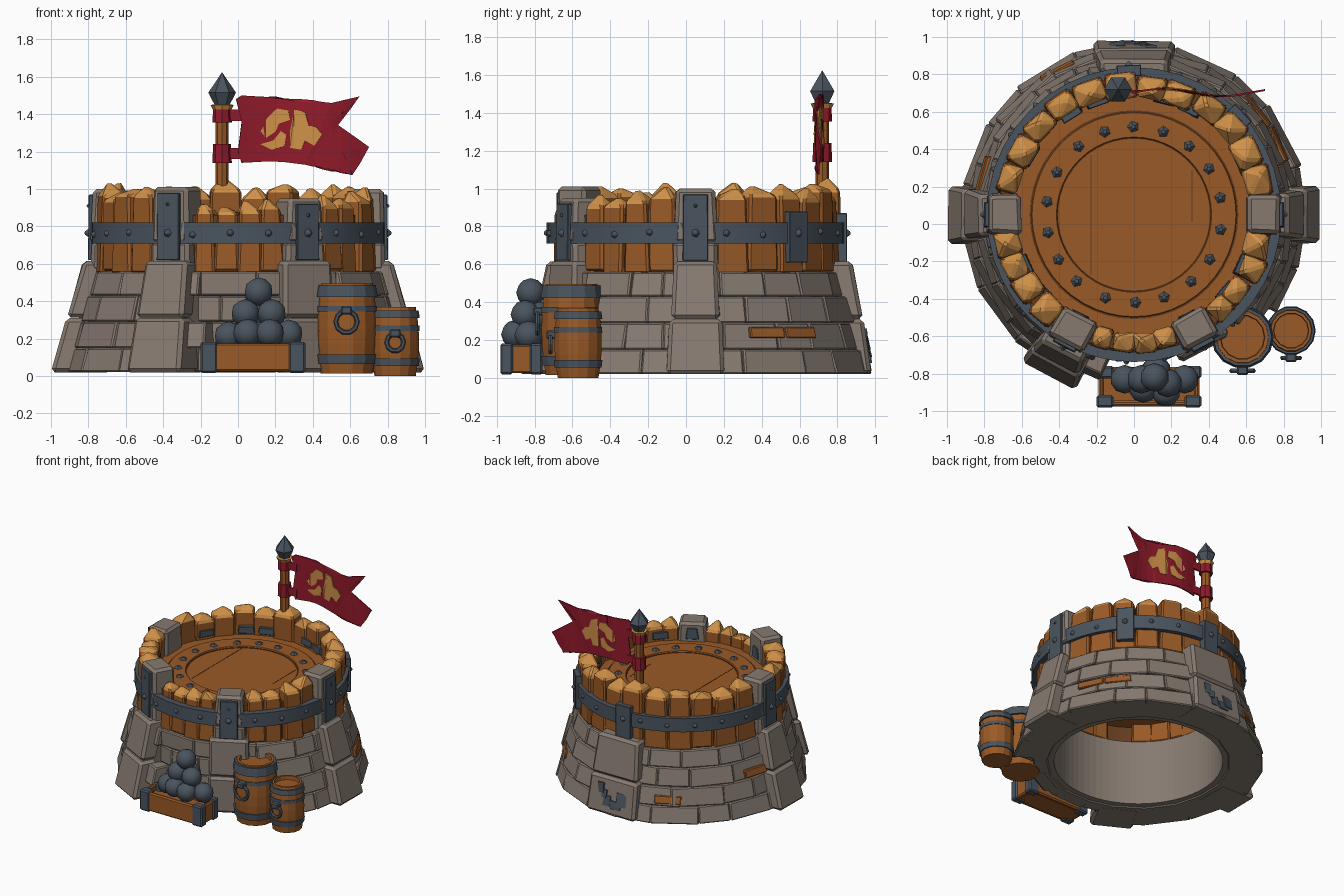
import bpy, bmesh, math, random
from mathutils import Matrix, Vector

random.seed(7)
if "Cube" in bpy.data.objects:
    bpy.data.objects.remove(bpy.data.objects["Cube"])


def material(name, rgb):
    m = bpy.data.materials.new(name)
    m.use_nodes = True
    m.diffuse_color = (*rgb, 1)
    m.node_tree.nodes["Principled BSDF"].inputs["Base Color"].default_value = (*rgb, 1)
    return m


STONE = material("stone", (0.238, 0.195, 0.163))
MORTAR = material("dark_mortar", (0.11, 0.09, 0.076))
WOOD = material("wood", (0.32, 0.102, 0.02))
SEAM = material("dark_wood", (0.13, 0.045, 0.014))
CUT = material("fresh_cut_wood", (0.62, 0.28, 0.066))
IRON = material("iron", (0.068, 0.088, 0.112))
RED = material("red_cloth", (0.28, 0.01, 0.023))
uni = random.uniform


def finish(bm, name, mats, bevel=0.0, smooth=None):
    bmesh.ops.recalc_face_normals(bm, faces=bm.faces)
    me = bpy.data.meshes.new(name)
    bm.to_mesh(me)
    bm.free()
    for m in mats:
        me.materials.append(m)
    if smooth:
        me.shade_smooth()
        me.set_sharp_from_angle(angle=math.radians(smooth))
    ob = bpy.data.objects.new(name, me)
    bpy.context.collection.objects.link(ob)
    if bevel:
        mod = ob.modifiers.new("worn_edges", "BEVEL")
        mod.width, mod.segments, mod.limit_method = bevel, 1, "ANGLE"
    return ob


def radial(ang):
    # tower axis frame: local x points outwards
    return Matrix.Translation((0, 0.05, 0)) @ Matrix.Rotation(math.radians(ang), 4, "Z")


def block(bm, ang, r_in, r_out, width, z, peak=None, jit=0.0):
    """Tapered block; r_out, width and z are (bottom, top) pairs; a peak gets the second material."""
    M, rings = radial(ang), []
    for i in (0, 1):
        h = width[i] / 2
        rings.append([bm.verts.new(M @ Vector((r + uni(-jit, jit), t + uni(-jit, jit), z[i])))
                      for r, t in ((r_in, -h), (r_out[i], -h), (r_out[i], h), (r_in, h))])
    lo, hi = rings
    bm.faces.new(lo)
    for i in range(4):
        bm.faces.new((lo[i], lo[(i + 1) % 4], hi[(i + 1) % 4], hi[i]))
    if peak:
        tip = bm.verts.new(M @ Vector(peak))
        for i in range(4):
            bm.faces.new((hi[i], hi[(i + 1) % 4], tip)).material_index = 1
    else:
        bm.faces.new(hi)


def lathe(name, profile, mats, segs=32, at=(0, 0.05), closed=False, smooth=35):
    bm = bmesh.new()
    vs = [bm.verts.new((at[0] + r, at[1], z)) for r, z in profile]
    pairs = list(zip(vs, vs[1:])) + ([(vs[-1], vs[0])] if closed else [])
    es = [bm.edges.new(p) for p in pairs]
    bmesh.ops.spin(bm, geom=vs + es, cent=(*at, 0), axis=(0, 0, 1),
                   angle=math.tau, steps=segs, use_duplicate=False)
    bmesh.ops.remove_doubles(bm, verts=bm.verts, dist=0.0005)
    return finish(bm, name, mats, smooth=smooth)


def box(bm, c, s, mat=0):
    r = bmesh.ops.create_cube(bm, size=1, matrix=Matrix.Translation(c) @ Matrix.Diagonal((*s, 1)))
    for f in {f for v in r["verts"] for f in v.link_faces}:
        f.material_index = mat


def stud(bm, ang, r, z, size=0.025):
    M = radial(ang) @ Matrix.Translation((r, 0, z)) @ Matrix.Rotation(math.pi / 2, 4, "Y")
    bmesh.ops.create_cone(bm, cap_ends=True, segments=5, radius1=size, radius2=size * 0.3,
                          depth=size * 0.9, matrix=M)


def wall_r(z, ang):
    # sloping wall, set back behind the crate and the barrels
    r = 0.92 - 0.27 * z
    return min(r, 0.775 - 0.03 * z) if 250 < ang % 360 < 322 else r


# Hollow stone core
core = lathe("wall_core", [(0.62, 0.03), (0.885, 0.03), (0.735, 0.555), (0.62, 0.555)],
             [STONE, MORTAR], 72, closed=True, smooth=0)
for v in core.data.vertices:
    d = Vector((v.co.x, v.co.y - 0.05))
    limit = wall_r(v.co.z, math.degrees(math.atan2(d.y, d.x))) - 0.018
    if d.length > limit:
        d *= limit / d.length
        v.co.x, v.co.y = d.x, d.y + 0.05
for p in core.data.polygons:
    out = p.normal.x * p.center.x + p.normal.y * (p.center.y - 0.05)
    p.material_index = 1 if out > 0.2 else 0

# Courses of stones, each with uneven lengths
bm = bmesh.new()
levels = [0.02, 0.15, 0.29, 0.43, 0.56]
for row, (z0, z1) in enumerate(zip(levels, levels[1:])):
    n = 19
    cuts = [360 / n * (k + 0.5 * (row % 2) + uni(-0.2, 0.2)) for k in range(n)]
    for a0, a1 in zip(cuts, cuts[1:] + [cuts[0] + 360]):
        a, push = (a0 + a1) / 2, uni(-0.004, 0.008)
        r = [wall_r(z, a) + push for z in (z0, z1)]
        w = [2 * q * math.tan(math.radians(a1 - a0) / 2) - 0.002 for q in r]
        block(bm, a, 0.66, r, w, (z0 + 0.001, z1 - 0.001), jit=0.003)
finish(bm, "wall_stones", [STONE], 0.008)

# Brick infill showing between the stones
bm = bmesh.new()
for a, z in ((26, 0.24), (40, 0.24), (118, 0.2), (165, 0.33)):
    r = [wall_r(q, a) + 0.016 for q in (z - 0.03, z + 0.03)]
    block(bm, a, 0.7, r, (0.2, 0.2), (z - 0.03, z + 0.03), jit=0.003)
finish(bm, "brick_infill", [WOOD], 0.006)

# Buttresses: angle, outer radius at foot and top, width at foot and top
bm = bmesh.new()
buttresses = [(0, 1.0, 0.83, 0.31, 0.22), (180, 1.0, 0.83, 0.31, 0.22), (90, 0.93, 0.83, 0.44, 0.36),
              (242, 0.98, 0.83, 0.32, 0.25), (298, 0.81, 0.8, 0.3, 0.29)]
for a, r0, r1, w0, w1 in buttresses:
    rm, wm = r0 * 0.45 + r1 * 0.55 + 0.012, (w0 + w1) / 2
    block(bm, a, 0.68, (r0, rm), (w0, wm + 0.01), (0.02, 0.31), jit=0.004)
    block(bm, a, 0.67, (rm - 0.004, r1), (wm, w1), (0.312, 0.615), jit=0.006)
finish(bm, "buttresses", [STONE], 0.02)

# Worn bluish patches on the back buttress
bm = bmesh.new()
for a, z, w, h in ((96, 0.16, 0.1, 0.1), (93, 0.11, 0.1, 0.06), (88, 0.13, 0.07, 0.08),
                   (84, 0.22, 0.06, 0.08), (86, 0.18, 0.05, 0.06)):
    r = [0.936 - 0.141 * (q - 0.02) for q in (z - h / 2, z + h / 2)]
    c = math.cos(math.radians(a - 90))
    block(bm, a, 0.85, [q / c for q in r], (w * 0.8, w), (z - h / 2, z + h / 2), jit=0.007)
finish(bm, "buttress_patches", [IRON])

# Stone posts and their iron plates
posts = {0: 1.0, 180: 1.0, 242: 1.01, 298: 0.95}
stone, iron = bmesh.new(), bmesh.new()
for a, top in posts.items():
    block(stone, a, 0.605, (0.785, 0.775), (0.23, 0.2), (0.71, top), jit=0.006)
    block(stone, a, 0.69, (0.785, 0.785), (0.235, 0.23), (0.56, 0.72), jit=0.004)
    block(iron, a, 0.74, (0.802, 0.798), (0.135, 0.13), (0.62, top - 0.03))
    stud(iron, a, 0.808, 0.765, 0.028)
    stud(iron, a, 0.804, top - 0.09, 0.014)
for a, top in ((43, 0.88), (92, 0.87)):
    block(iron, a, 0.74, (0.8, 0.8), (0.13, 0.13), (0.61, top))
    stud(iron, a, 0.806, 0.765, 0.03)
for a in range(12, 360, 15):
    if all(abs(a - p) > 8 for p in (0, 43, 92, 180, 242, 298)):
        stud(iron, a, 0.79, 0.765 + uni(-0.01, 0.01), 0.027)
finish(stone, "stone_posts", [STONE], 0.02)
finish(iron, "iron_plates", [IRON], 0.006)
lathe("iron_band", [(0.735, 0.71), (0.788, 0.71), (0.788, 0.82), (0.735, 0.82)], [IRON], 40, closed=True)

# Palisade of pointed planks: start and end angle, count, height, outer radius
bm = bmesh.new()
spans = ((8, 171, 12, 0.965, 0.76), (186, 233, 4, 0.96, 0.772), (251, 289, 4, 0.895, 0.757),
         (307, 352, 4, 0.925, 0.757))
for start, end, n, top, outer in spans:
    step = (end - start) / n
    for k in range(n):
        a, z = start + (k + 0.5) * step + uni(-0.8, 0.8), top + uni(-0.035, 0.03)
        ro, w = outer + uni(-0.015, 0.01), math.radians(step) * 0.745
        block(bm, a, uni(0.61, 0.64), (ro, ro - 0.01), (w, w * uni(0.8, 0.94)), (0.555 + uni(-0.01, 0.01), z),
              peak=(0.685 + uni(-0.03, 0.03), uni(-0.035, 0.035), z + uni(0.035, 0.085)), jit=0.01)
finish(bm, "palisade_planks", [WOOD, CUT], 0.012)
lathe("palisade_backing", [(0.665, 0.57), (0.725, 0.57), (0.725, 0.86), (0.665, 0.86)], [SEAM], 40, closed=True)

# Broken iron strap inside the palisade and worn patches on the front posts
bm = bmesh.new()
for a in (25, 62, 75, 108, 122, 150, 205, 222, 320, 335):
    block(bm, a, 0.612, (0.66, 0.66), (0.12, 0.11), (0.82, 0.875), jit=0.004)
for a in (242, 298):
    block(bm, a, 0.599, (0.65, 0.65), (0.1, 0.07), (0.82, 0.91), jit=0.004)
finish(bm, "inner_straps", [IRON], 0.004)

# Deck with raised ring, seams and studs
lathe("deck", [(0, 0.8), (0.41, 0.8), (0.415, 0.812), (0.545, 0.812), (0.55, 0.8), (0.67, 0.8),
               (0.67, 0.7), (0, 0.7)], [WOOD], 48)
for r in (0.405, 0.552):
    lathe("deck_groove", [(r, 0.799), (r, 0.804), (r + 0.006, 0.804), (r + 0.006, 0.799)], [SEAM], 48, closed=True)
bm = bmesh.new()
for x, y, l in ((-0.23, 0.05, 0.64), (0.31, 0.15, 0.28)):
    box(bm, (x, y, 0.8), (0.005, l, 0.004))
finish(bm, "deck_seams", [SEAM])
bm = bmesh.new()
for k in range(18):
    M = radial(k * 20 + 10 + uni(-2, 2)) @ Matrix.Translation((0.47, 0, 0.818))
    bmesh.ops.create_cone(bm, cap_ends=True, segments=5, radius1=0.036, radius2=0.012, depth=0.02, matrix=M)
finish(bm, "deck_studs", [IRON])

# Flag pole, finial and cloth wraps
P = (-0.085, 0.72)
lathe("flag_pole", [(0, 0.72), (0.036, 0.72), (0.034, 1.44), (0, 1.44)], [WOOD], 8, P)
lathe("pole_collar", [(0, 1.425), (0.05, 1.425), (0.062, 1.45), (0, 1.455)], [CUT], 8, P)
lathe("pole_finial", [(0, 1.45), (0.04, 1.45), (0.074, 1.515), (0, 1.625)], [IRON], 6, P, smooth=0)
for z0, z1 in ((1.14, 1.24), (1.355, 1.43)):
    lathe("cloth_wrap", [(0, z0), (0.052, z0), (0.048, z1), (0, z1)], [RED], 8, P)
bm = bmesh.new()
for z in (1.19, 1.395):
    box(bm, (-0.01, 0.71, z), (0.09, 0.014, 0.06))
finish(bm, "flag_straps", [RED])


def cloth(name, shapes, mat, thick):
    bm = bmesh.new()
    for pts in shapes:
        bm.faces.new([bm.verts.new((x, 0, z)) for x, z in pts])
    bmesh.ops.triangulate(bm, faces=bm.faces)
    for k in range(1, 14):
        bmesh.ops.bisect_plane(bm, geom=bm.verts[:] + bm.edges[:] + bm.faces[:],
                               plane_co=(k * 0.05, 0, 0), plane_no=(1, 0, 0))
    for v in bm.verts:
        v.co.y = 0.703 + 0.02 * math.sin(v.co.x * 10)
    ob = finish(bm, name, [mat])
    mod = ob.modifiers.new("thickness", "SOLIDIFY")
    mod.thickness, mod.offset = thick, 0


cloth("flag", [[(0.02, 1.14), (0.2, 1.15), (0.36, 1.13), (0.48, 1.11), (0.61, 1.075), (0.56, 1.2), (0.7, 1.225),
                (0.51, 1.36), (0.65, 1.495), (0.5, 1.46), (0.36, 1.46), (0.2, 1.49), (0.02, 1.5), (-0.01, 1.48),
                (0.02, 1.36), (0.0, 1.2)]], RED, 0.01)
# Plain abstract painted patches
cloth("flag_patches", [
    [(0.12, 1.31), (0.15, 1.28), (0.2, 1.31), (0.22, 1.35), (0.28, 1.37), (0.27, 1.42), (0.21, 1.43), (0.15, 1.38)],
    [(0.12, 1.24), (0.18, 1.21), (0.25, 1.23), (0.26, 1.29), (0.23, 1.31), (0.19, 1.26)],
    [(0.28, 1.22), (0.34, 1.21), (0.36, 1.26), (0.41, 1.23), (0.45, 1.29), (0.42, 1.33), (0.38, 1.34), (0.36, 1.41),
     (0.3, 1.43), (0.32, 1.36), (0.28, 1.31)]], CUT, 0.018)


# Barrels with hoops and ring handles
def barrel(name, x, y, r, base, h, hoops, ring_z):
    at = (x, y)
    belly = lambda z: r * (1 - 0.14 * (2 * z / h - 1) ** 2)
    body = [(belly(h * i / 6), base + h * i / 6) for i in range(7)]
    top = base + h
    lathe(name, [(0, base)] + body + [(r * 0.74, top), (r * 0.72, top - 0.03), (0, top - 0.03)],
          [WOOD], 14, at, smooth=0)
    for z, t, g in hoops:
        a, b = belly(z - t) + g, belly(z + t) + g
        lathe(name + "_hoop", [(a - 0.03, base + z - t), (a, base + z - t), (b, base + z + t),
                               (b - 0.03, base + z + t)], [IRON], 14, at, closed=True, smooth=0)
    bpy.ops.mesh.primitive_torus_add(location=(x, y - r - 0.018, ring_z), rotation=(math.pi / 2, 0, 0),
                                     major_radius=r * 0.36, minor_radius=0.013,
                                     major_segments=10, minor_segments=6)
    ring = bpy.context.object
    ring.name = name + "_ring"
    ring.data.materials.append(IRON)
    bm = bmesh.new()
    box(bm, (x, y - r - 0.01, ring_z + r * 0.38), (0.06, 0.06, 0.045))
    finish(bm, name + "_ring_mount", [IRON], 0.008)


barrel("large_barrel", 0.58, -0.605, 0.162, 0.015, 0.48,
       ((0.44, 0.033, 0.016), (0.345, 0.015, 0.006), (0.075, 0.025, 0.01)), 0.29)
barrel("small_barrel", 0.84, -0.57, 0.128, 0.0, 0.37,
       ((0.33, 0.02, 0.012), (0.255, 0.014, 0.005), (0.075, 0.02, 0.008)), 0.18)

# Shot crate with iron corners
bm = bmesh.new()
box(bm, (0.08, -0.87, 0.075), (0.5, 0.18, 0.1))
for s in (-1, 1):
    box(bm, (0.08, -0.87 + s * 0.09, 0.1), (0.5, 0.03, 0.15))
    box(bm, (0.08 + s * 0.255, -0.87, 0.1), (0.03, 0.18, 0.15))
    for t in (-1, 1):
        box(bm, (0.08 + s * 0.235, -0.87 + t * 0.078, 0.1), (0.09, 0.066, 0.165), 1)
finish(bm, "shot_crate", [WOOD, IRON], 0.01)

# Pile of round shot
bm = bmesh.new()
for p in ((-0.05, -0.83, 0.215), (0.05, -0.88, 0.23), (0.17, -0.9, 0.23), (0.27, -0.83, 0.225), (0.11, -0.79, 0.23),
          (0.04, -0.83, 0.335), (0.18, -0.85, 0.335), (0.12, -0.78, 0.33), (0.11, -0.82, 0.45)):
    bmesh.ops.create_icosphere(bm, subdivisions=2, radius=0.077, matrix=Matrix.Translation(p))
finish(bm, "round_shot", [IRON], smooth=50)
